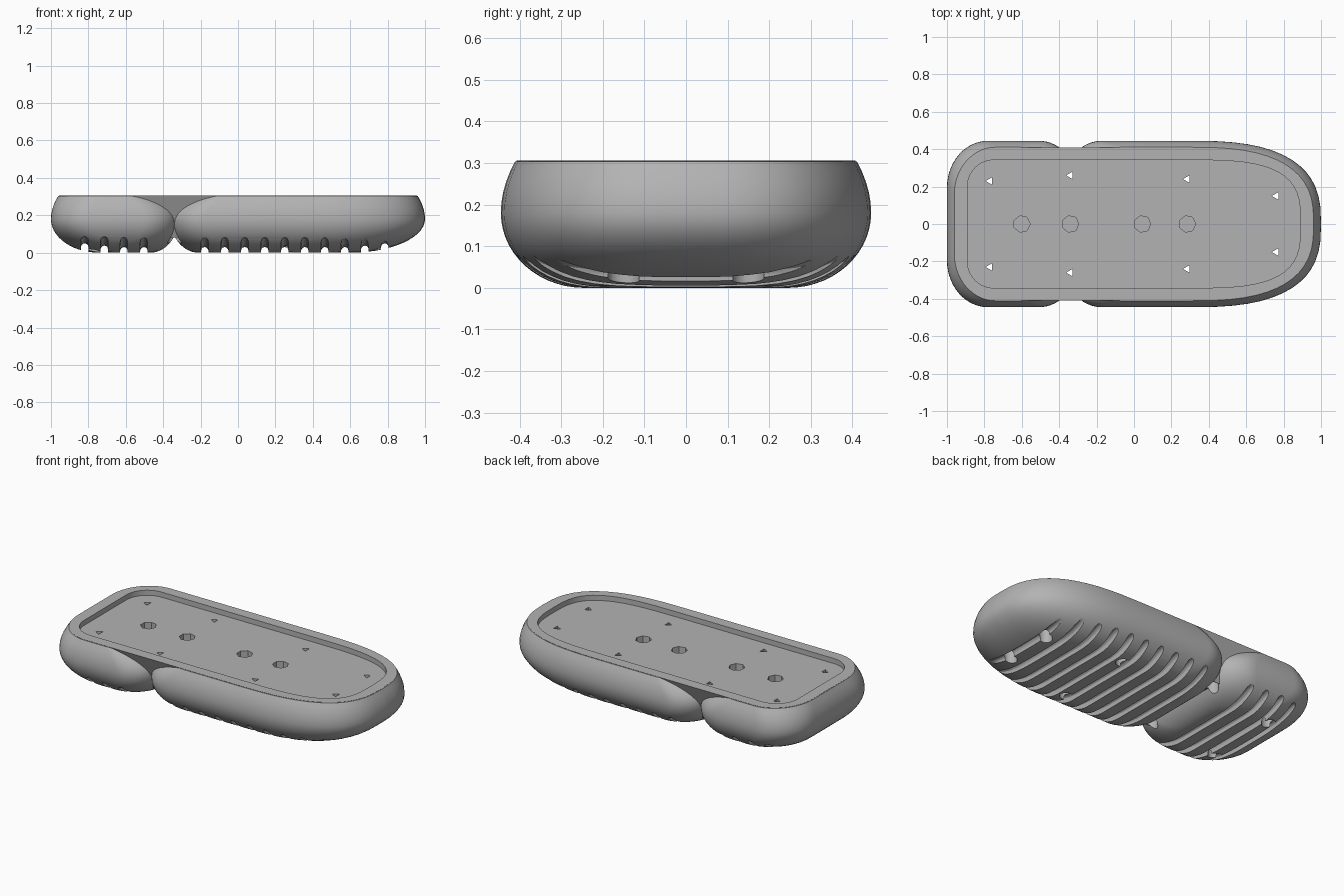
import bpy, bmesh, math

if "Cube" in bpy.data.objects:
    bpy.data.objects.remove(bpy.data.objects["Cube"])

grey = bpy.data.materials.new("plain grey")
grey.diffuse_color = (0.45, 0.45, 0.45, 1)
grey.use_nodes = True
grey.node_tree.nodes["Principled BSDF"].inputs["Base Color"].default_value = grey.diffuse_color


def make(name, bm, cutter=False):
    bmesh.ops.recalc_face_normals(bm, faces=bm.faces)
    me = bpy.data.meshes.new(name)
    bm.to_mesh(me)
    bm.free()
    me.materials.append(grey)
    ob = bpy.data.objects.new(name, me)
    bpy.context.collection.objects.link(ob)
    ob.hide_render = cutter
    return ob


def outline(x0, x1, hy, left, right):
    """Closed plan outline; left/right = (corner length x, corner length y, exponent)."""
    steps = 14
    half = []
    fit = min(1, 0.95 * (x1 - x0) / (left[0] + right[0]))
    for xe, s, (lx, ly, n) in ((x1, 1, right), (x0, -1, left)):
        lx *= fit
        ly = min(ly, hy - 0.002)
        arc = []
        for i in range(steps + 1):
            a = math.pi / 2 * i / steps
            c = max(math.cos(a), 0) ** (2 / n)
            d = max(math.sin(a), 0) ** (2 / n)
            arc.append((xe - s * lx * (1 - c), hy - ly * (1 - d)))
        half += arc if s > 0 else arc[::-1]
    return half + [(x, -y) for x, y in reversed(half)]


def loft(bm, rings):
    loops = [[bm.verts.new(p) for p in r] for r in rings]
    n = len(loops[0])
    for a, b in zip(loops, loops[1:]):
        for i in range(n):
            bm.faces.new((a[i], a[(i + 1) % n], b[(i + 1) % n], b[i]))
    bm.faces.new(loops[0][::-1])
    bm.faces.new(loops[-1])


def inset(z, low, high):
    """Pillow profile: widest at z = 0.18, rounded under, tapered above."""
    if z < 0.18:
        t = (0.18 - z) / 0.18
        return low * (1 - math.sqrt(max(0, 1 - t * t)))
    return high * ((z - 0.18) / 0.125) ** 2


def pad(name, x0, x1, in0, in1, left, right):
    levels = [0.18 * (1 - math.sin(math.pi / 2 * i / 14)) for i in range(14, -1, -1)]
    levels += [0.205, 0.23, 0.255, 0.28, 0.304]
    bm = bmesh.new()
    rings = []
    for z in levels:
        a, b = x0 + inset(z, *in0), x1 - inset(z, *in1)
        hy = 0.445 - inset(z, 0.2, 0.035)
        r = (b - 0.3, hy, 2.7) if right is None else right
        rings.append([(x, y, z) for x, y in outline(a, b, hy, left, r)])
    loft(bm, rings)
    return make(name, bm)


def prisms(name, spots, sides, radius, z0, z1, turn=0):
    bm = bmesh.new()
    for x, y in spots:
        pts = [(x + radius * math.cos(turn + math.tau * i / sides),
                y + radius * math.sin(turn + math.tau * i / sides)) for i in range(sides)]
        loft(bm, [[(px, py, z) for px, py in pts] for z in (z0, z1)])
    return make(name, bm, True)


# heel and forefoot pads
gap = (0.15, 0.10)
heel = pad("heel_pad", -1, -0.32, (0.26, 0.04), gap, (0.22, 0.25, 2), (0.19, 0.19, 2))
sole = pad("sole", -0.36, 1, gap, (0.40, 0.04), (0.19, 0.19, 2), None)

# tapered core plate bridging the pads
bm = bmesh.new()
core = []
for z, x0, x1, hy in ((0.08, -0.8, 0.8, 0.3), (0.306, -0.958, 0.958, 0.408)):
    core.append([(x, y, z) for x, y in
                 outline(x0, x1, hy, (0.22, 0.25, 2), (x1 - 0.3, hy, 2.7))])
loft(bm, core)
plate = make("core_plate", bm)

# shallow tray in the top
bm = bmesh.new()
tray = outline(-0.89, 0.89, 0.342, (0.14, 0.14, 2), (0.6, 0.342, 3.2))
loft(bm, [[(x, y, z) for x, y in tray] for z in (0.275, 0.4)])
tray_cut = make("tray_cutter", bm, True)

# tread grooves that follow the curved underside
bm = bmesh.new()
xs = [-0.82, -0.715, -0.61, -0.503] + [-0.178 + 0.107 * i for i in range(10)]
path = [(0, 0.03), (0.2, 0.031), (0.27, 0.039), (0.33, 0.055), (0.37, 0.07), (0.41, 0.082), (0.47, 0.085)]
path = [(-y, z) for y, z in reversed(path[1:])] + path
for x in xs:
    lift = 0.02 if x > 0.75 or x < -0.8 else 0.008 if x > 0.65 or x < -0.7 else 0
    rings = []
    for y, z in path:
        top = min(z + lift, 0.086)
        arch = [(x + 0.02 * math.cos(math.pi * i / 6), y,
                 top - 0.02 + 0.02 * math.sin(math.pi * i / 6)) for i in range(7)]
        rings.append([(x + 0.02, y, -0.1)] + arch + [(x - 0.02, y, -0.1)])
    loft(bm, rings)
grooves = make("groove_cutter", bm, True)

# screw holes: wide from below, small triangles through the tray; blind sockets on the centre line
spots = [(x, s * y) for x, y in ((-0.77, 0.23), (-0.34, 0.26), (0.285, 0.24), (0.76, 0.15)) for s in (1, -1)]
wells = prisms("well_cutter", spots, 16, 0.038, -0.1, 0.2)
pins = prisms("pin_cutter", spots, 3, 0.023, 0.15, 0.4, math.pi)
sockets = prisms("socket_cutter", [(x, 0) for x in (-0.6, -0.34, 0.045, 0.285)], 7, 0.045, 0.2, 0.4)

# combine everything into the body
bpy.context.view_layer.objects.active = sole
sole.select_set(True)
for other, op in ((heel, 'UNION'), (plate, 'UNION'), (tray_cut, 'DIFFERENCE'), (grooves, 'DIFFERENCE'),
                  (wells, 'DIFFERENCE'), (pins, 'DIFFERENCE'), (sockets, 'DIFFERENCE')):
    m = sole.modifiers.new("combine", 'BOOLEAN')
    m.object, m.operation, m.solver = other, op, 'EXACT'
    bpy.ops.object.modifier_apply(modifier=m.name)
    bpy.data.objects.remove(other)
bpy.ops.object.shade_smooth_by_angle(angle=math.radians(30))
